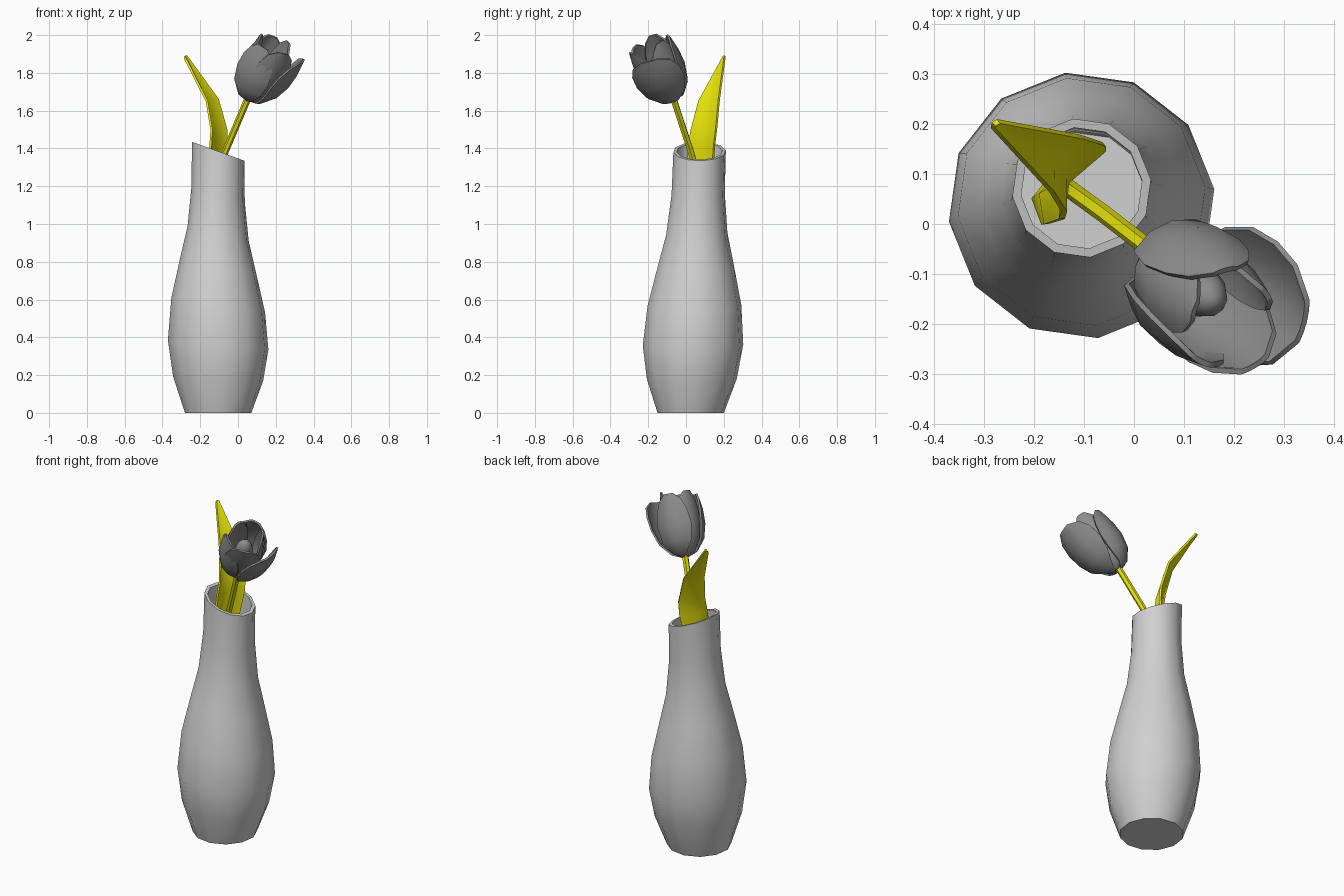
import bpy, bmesh, math
from mathutils import Vector, Matrix

cube = bpy.data.objects.get("Cube")
if cube:
    bpy.data.objects.remove(cube, do_unlink=True)


def material(name, rgb):
    m = bpy.data.materials.new(name)
    m.use_nodes = True
    colour = (*rgb, 1)
    m.diffuse_color = colour
    m.node_tree.nodes["Principled BSDF"].inputs["Base Color"].default_value = colour
    return m


CERAMIC = material("pale grey ceramic", (0.63, 0.63, 0.63))
PETAL = material("dark grey petal", (0.26, 0.26, 0.26))
GREENERY = material("yellow stalk", (0.78, 0.75, 0.003))


def finish(name, bm, mat, thickness=0, angle=50):
    """Turn a bmesh into a smooth-shaded object, optionally thickened."""
    if not thickness:
        bmesh.ops.recalc_face_normals(bm, faces=bm.faces)
    mesh = bpy.data.meshes.new(name)
    bm.to_mesh(mesh)
    bm.free()
    mesh.materials.append(mat)
    ob = bpy.data.objects.new(name, mesh)
    bpy.context.collection.objects.link(ob)
    bpy.context.view_layer.objects.active = ob
    if thickness:
        mod = ob.modifiers.new("thickness", 'SOLIDIFY')
        mod.thickness = thickness
        mod.offset = 0
        bpy.ops.object.modifier_apply(modifier=mod.name)
    ob.data.shade_smooth()
    ob.data.set_sharp_from_angle(angle=math.radians(angle))
    return ob


def skin(bm, rows, closed=False):
    """Bridge rows of points with quads; returns the rows of vertices."""
    rows = [[bm.verts.new(p) for p in row] for row in rows]
    for a, b in zip(rows, rows[1:]):
        n = len(a)
        for i in range(n if closed else n - 1):
            j = (i + 1) % n
            bm.faces.new((a[i], a[j], b[j], b[i]))
    return rows


# Vase: twelve-sided lathe with a hollow inside and a slanted rim
def vase_ring(r, h):
    cx, cy = -0.105, 0.025 + 0.034 * h
    ring = []
    for i in range(12):
        a = math.radians(7 + 30 * i)
        dx = r * math.cos(a)
        ring.append(Vector((cx + dx, cy + r * math.sin(a), h * (1 - 0.26 * dx))))
    return ring


outer = [(0.177, 0), (0.24, 0.18), (0.268, 0.36), (0.25, 0.57), (0.205, 0.77),
         (0.163, 0.95), (0.142, 1.16), (0.14, 1.385)]
inner = [(r - 0.018, max(h, 0.04)) for r, h in reversed(outer)]
bm = bmesh.new()
rings = skin(bm, [vase_ring(r, h) for r, h in outer + inner], closed=True)
bm.faces.new(rings[0])
bm.faces.new(rings[-1])
finish("vase", bm, CERAMIC)

# Stem: six-sided tube along a bent path
path = [Vector(p) for p in ((-0.15, 0.08, 0.5), (-0.135, 0.075, 1.1), (-0.115, 0.06, 1.27),
                            (-0.06, 0.02, 1.4), (0.05, -0.065, 1.66), (0.085, -0.09, 1.74))]
bm = bmesh.new()
tube = []
for i, p in enumerate(path):
    tangent = (path[min(i + 1, len(path) - 1)] - path[max(i - 1, 0)]).normalized()
    side = tangent.cross(Vector((0, 1, 0))).normalized()
    tube.append([p + Matrix.Rotation(math.tau * k / 6, 3, tangent) @ side * 0.018
                 for k in range(6)])
rings = skin(bm, tube, closed=True)
bm.faces.new(rings[0])
bm.faces.new(rings[-1])
finish("stem", bm, GREENERY)

# Leaf: folded blade (left edge, midrib, right edge) bending to a tip
blade = [
    [(-0.18, 0.0, 0.9), (-0.2, 0.05, 0.9), (-0.15, 0.11, 0.9)],
    [(-0.175, 0.0, 1.15), (-0.185, 0.06, 1.15), (-0.11, 0.13, 1.15)],
    [(-0.145, 0.01, 1.42), (-0.135, 0.085, 1.42), (-0.06, 0.15, 1.42)],
    [(-0.14, 0.025, 1.5), (-0.14, 0.095, 1.5), (-0.06, 0.16, 1.5)],
    [(-0.165, 0.065, 1.65), (-0.165, 0.125, 1.65), (-0.105, 0.175, 1.66)],
    [(-0.282, 0.192, 1.88), (-0.281, 0.2, 1.89), (-0.272, 0.206, 1.89)],
]
bm = bmesh.new()
skin(bm, blade)
finish("leaf", bm, GREENERY, 0.012)

# Flower frame: axis follows the stem, azimuth zero points outward and down
BASE = Vector((0.055, -0.07, 1.66))
AXIS = Vector((0.40, -0.33, 0.855)).normalized()
ACROSS = Vector((0.63, 0.77, 0)).normalized()
DOWN = ACROSS.cross(AXIS).normalized()


def flower_point(r, angle, t):
    return BASE + AXIS * t + (DOWN * math.cos(angle) + ACROSS * math.sin(angle)) * r


# Petals: height, radius and half width along a cupped blade
CUP = [(0, 0.02, 0.02), (0.02, 0.065, 0.06), (0.085, 0.11, 0.1), (0.17, 0.125, 0.118),
       (0.25, 0.12, 0.1), (0.31, 0.108, 0.068), (0.345, 0.1, 0.025)]


def petal(name, azimuth, scale=1.0, spread=0.0, length=1.0):
    rows = []
    for t, r, w in CUP:
        radius = r * scale + spread * t
        swing = w / max(r, 0.09)
        rows.append([flower_point(radius, math.radians(azimuth) + swing * u / 2, t * length)
                     for u in (-2, -1, 0, 1, 2)])
    bm = bmesh.new()
    skin(bm, rows)
    finish(name, bm, PETAL, 0.011)


petal("outer_petal_right", 29, spread=0.22, length=0.95)
petal("outer_petal_back", 140, length=1.0)
petal("outer_petal_front", 280, spread=0.03, length=0.97)
petal("inner_petal_back", 75, 0.82, length=1.06)
petal("inner_petal_left", 207, 0.85, length=1.02)
petal("inner_petal_front", 338, 0.82, 0.12, 1.02)

# Bud in the heart of the flower
bm = bmesh.new()
bmesh.ops.create_uvsphere(bm, u_segments=10, v_segments=8, radius=0.05)
turn = AXIS.to_track_quat('Z', 'Y').to_matrix().to_4x4()
bm.transform(Matrix.Translation(BASE + AXIS * 0.19) @ turn @ Matrix.Diagonal((1, 1, 1.7, 1)))
finish("bud", bm, PETAL)
